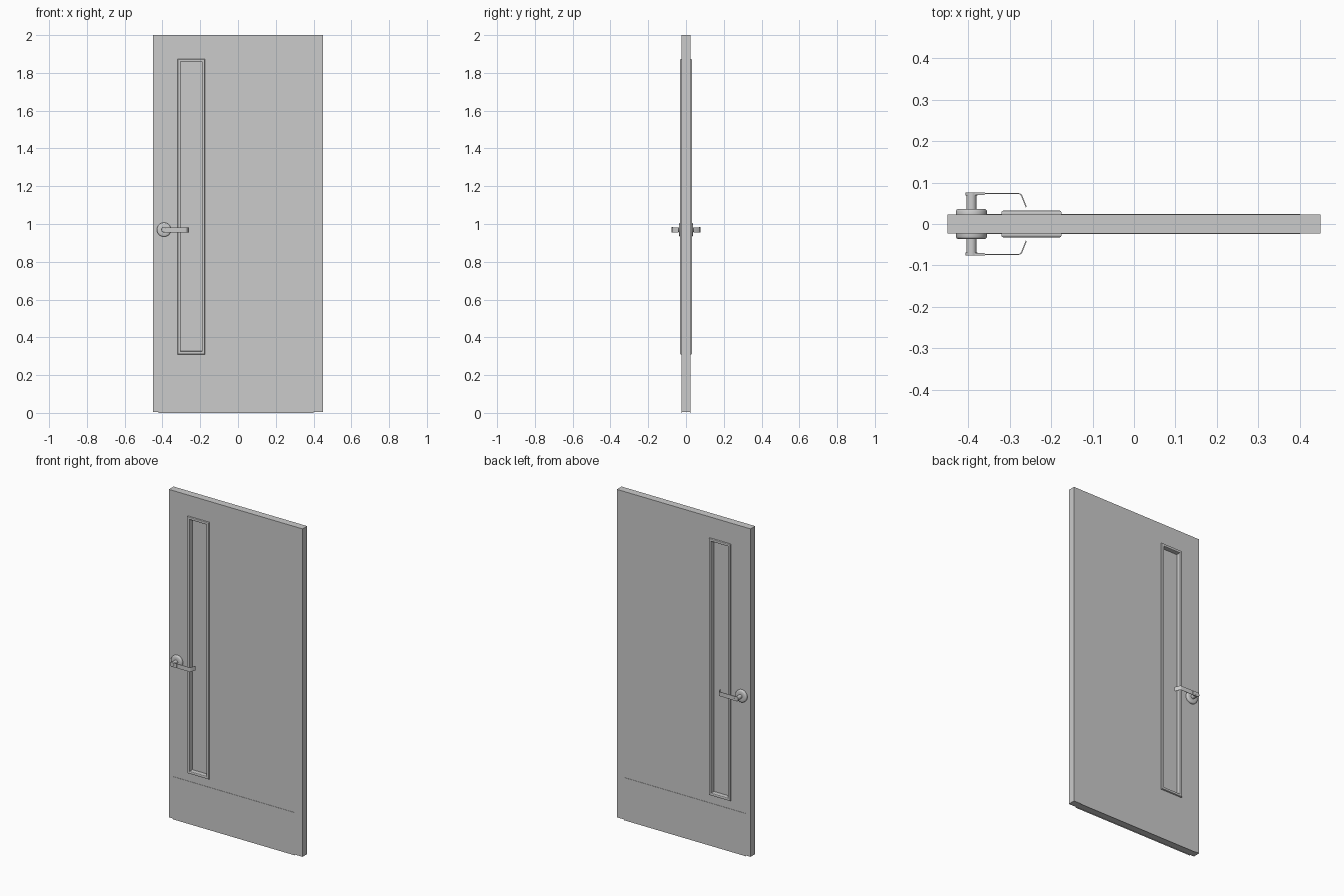
import bpy, bmesh, math
from mathutils import Matrix

if "Cube" in bpy.data.objects:
    bpy.data.objects.remove(bpy.data.objects["Cube"])

HX, HZ = -0.392, 0.97          # handle axis
WIN = (-0.32, -0.175, 0.31, 1.873)   # window frame outer rectangle


def finish(name, bm, mirror=False, smooth=False):
    bmesh.ops.recalc_face_normals(bm, faces=bm.faces)
    me = bpy.data.meshes.new(name)
    bm.to_mesh(me)
    bm.free()
    ob = bpy.data.objects.new(name, me)
    bpy.context.collection.objects.link(ob)
    if smooth:
        bpy.ops.object.select_all(action='DESELECT')
        ob.select_set(True)
        bpy.context.view_layer.objects.active = ob
        bpy.ops.object.shade_smooth_by_angle(angle=math.radians(35))
    if mirror:
        mod = ob.modifiers.new("both_sides", 'MIRROR')
        mod.use_axis = (False, True, False)
        mod.use_mirror_merge = False
    return ob


def rect(r, inset, y):
    x0, x1, z0, z1 = r
    i = inset
    return [(x0+i, y, z0+i), (x1-i, y, z0+i), (x1-i, y, z1-i), (x0+i, y, z1-i)]


def loft(name, rings, closed=True, mirror=False, smooth=False):
    bm = bmesh.new()
    vs = [[bm.verts.new(p) for p in ring] for ring in rings]
    n, m = len(vs[0]), len(vs)
    for a in range(m if closed else m - 1):
        r, s = vs[a], vs[(a + 1) % m]
        for i in range(n):
            j = (i + 1) % n
            bm.faces.new((r[i], r[j], s[j], s[i]))
    if not closed:
        bm.faces.new(vs[0])
        bm.faces.new(vs[-1])
    return finish(name, bm, mirror, smooth)


def circle(r, y, n=40):
    return [(HX + r*math.cos(2*math.pi*i/n), y, HZ + r*math.sin(2*math.pi*i/n))
            for i in range(n)]


def box(name, x, y, z, mirror=False):
    r = (x[0], x[1], z[0], z[1])
    return loft(name, [rect(r, 0, y[0]), rect(r, 0, y[1])], False, mirror)


# Door leaf with a through opening for the window
T = 0.0225
leaf = (-0.45, 0.45, 0.004, 2.0)
loft("door_leaf", [rect(leaf, 0, -T), rect(leaf, 0, T),
                   rect(WIN, 0.016, T), rect(WIN, 0.016, -T)])

# Window frame moulding on both faces, and the pane
prof = [(0, .0215), (0, .028), (.0015, .031), (.004, .032),
        (.012, .032), (.015, .030), (.0165, .026), (.0165, .0215)]
loft("window_frame", [rect(WIN, i, -y) for i, y in prof], mirror=True)
box("window_pane", (WIN[0]+.014, WIN[1]-.014), (-.004, .004),
    (WIN[2]+.014, WIN[3]-.014))

# Kick plates
box("kick_plate", (-0.42, 0.40), (-0.0243, -0.0222), (0, 0.26), True)

# Handle roses, necks and lever heads
def turned(name, prof):
    loft(name, [circle(r, -y) for r, y in prof], False, True, True)

turned("handle_rose", [(.0375, .022), (.0375, .031), (.036, .034),
                       (.033, .036), (.020, .0365)])
turned("handle_neck", [(.012, .035), (.012, .071)])
turned("lever_head", [(.0145, .069), (.0145, .0755), (.0135, .0765)])

# Lever: plan outline of a bent strap, extruded in height
outer = [(HX, -.0762), (-.360, -.0757), (-.359, -.0745), (-.279, -.0745),
         (-.274, -.0735), (-.270, -.070), (-.2585, -.041)]
inner = [(-.261, -.040), (-.2725, -.0685), (-.2755, -.0715), (-.279, -.0722),
         (-.359, -.0722), (-.360, -.0705), (HX, -.0700)]
plan = outer + inner
loft("lever", [[(x, y, HZ + dz) for x, y in plan] for dz in (-.0140, .0125)],
     False, True, True)
